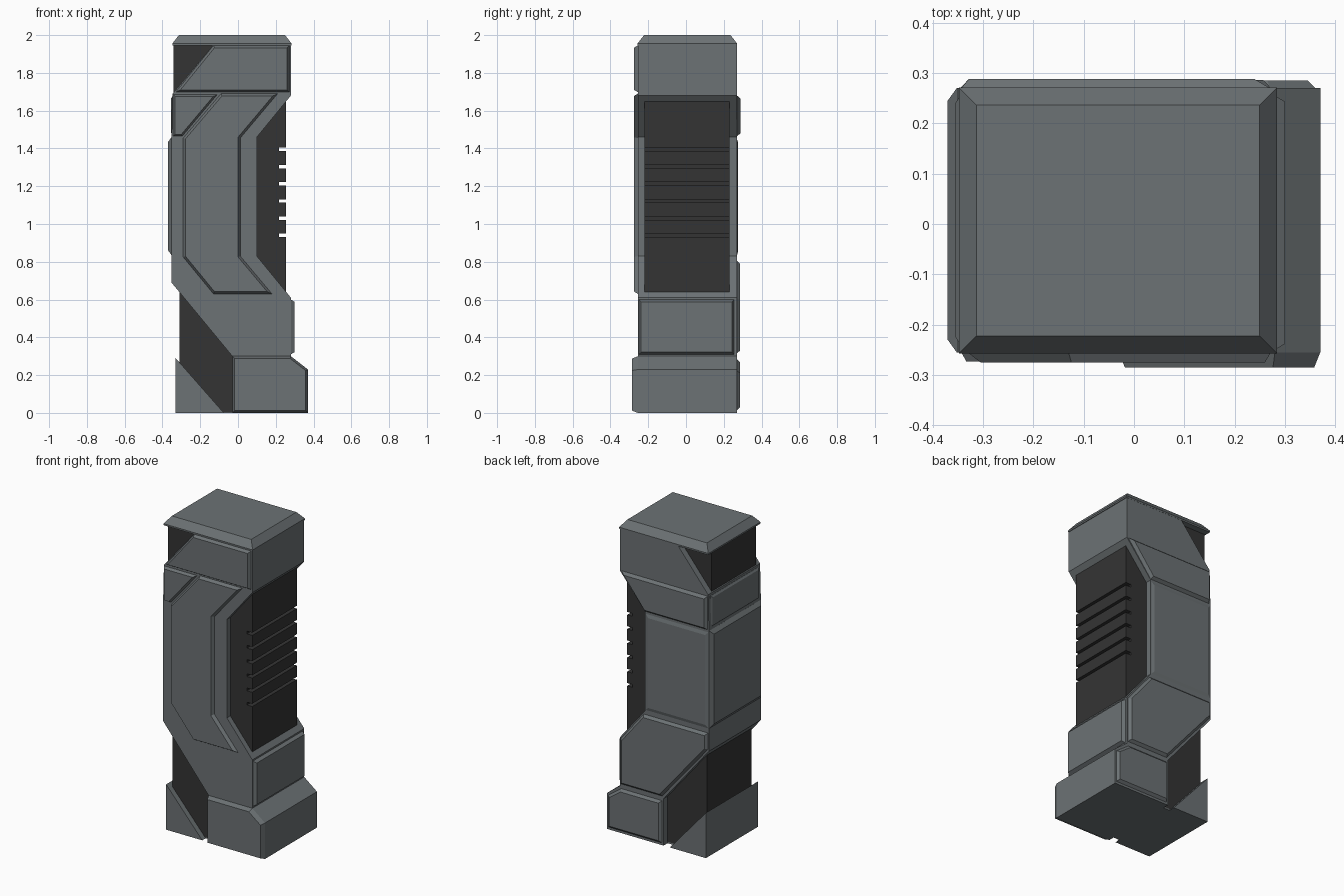
import bpy, bmesh

if "Cube" in bpy.data.objects:
    bpy.data.objects.remove(bpy.data.objects["Cube"])


def material(name, rgb):
    m = bpy.data.materials.new(name)
    m.diffuse_color = (*rgb, 1)
    m.use_nodes = True
    m.node_tree.nodes["Principled BSDF"].inputs["Base Color"].default_value = m.diffuse_color
    return m


GREY = material("steel grey", (0.15, 0.168, 0.176))
DARK = material("charcoal", (0.034, 0.034, 0.034))
FRONT, BACK, LEFT, RIGHT = -0.255, 0.27, -0.352, 0.28


def solid(name, pts, axis, start, end, bevel=0.0, rise=0.0, mat=GREY):
    """Extrude an outline along an axis, then taper its far face outward."""
    place = {"x": lambda u, v, d: (d, u, v),
             "y": lambda u, v, d: (u, d, v),
             "z": lambda u, v, d: (u, v, d)}[axis]
    bm = bmesh.new()
    a = [bm.verts.new(place(u, v, start)) for u, v in pts]
    b = [bm.verts.new(place(u, v, end)) for u, v in pts]
    n = len(pts)
    bm.faces.new(a)
    cap = bm.faces.new(b)
    for i in range(n):
        j = (i + 1) % n
        bm.faces.new((a[i], a[j], b[j], b[i]))
    bmesh.ops.recalc_face_normals(bm, faces=bm.faces[:])
    if bevel:
        bmesh.ops.inset_individual(bm, faces=[cap], thickness=bevel,
                                   depth=rise, use_even_offset=True)
    me = bpy.data.meshes.new(name)
    bm.to_mesh(me)
    bm.free()
    me.materials.append(mat)
    ob = bpy.data.objects.new(name, me)
    bpy.context.collection.objects.link(ob)
    return ob


def plate(name, pts, axis, surface, bevel, rise):
    """Thin chamfered plate standing on a body surface."""
    inward = 0.01 if surface < 0 else -0.01
    return solid(name, pts, axis, surface + inward, surface, bevel, rise)


def rect(u0, u1, v0, v1):
    return [(u0, v0), (u1, v0), (u1, v1), (u0, v1)]


# Dark inner core with grip grooves on the right side
core = [(-0.31, 0.006), (0.255, 0.006)]
for i in range(6):
    z = 0.94 + i * 0.091
    core += [(0.255, z - 0.009), (0.217, z - 0.009),
             (0.217, z + 0.009), (0.255, z + 0.009)]
core += [(0.255, 1.948), (-0.342, 1.948), (-0.342, 1.6), (-0.31, 1.6)]
solid("core_grip", core, "y", -0.22, 0.23, mat=DARK)

# Main shell: C-shaped around the grip
shell = [(-0.03, 0.30), (RIGHT, 0.30), (RIGHT, 0.61), (0.10, 0.83),
         (0.10, 1.46), (RIGHT, 1.68), (RIGHT, 1.95), (-0.13, 1.95),
         (LEFT + 0.006, 1.69), (LEFT, 1.45), (LEFT, 0.69)]
solid("main_shell", shell, "y", FRONT, BACK)

# Chamfered top cap
solid("top_cap", rect(-0.348, 0.284, FRONT - 0.002, BACK + 0.001), "z",
      1.945, 1.955, 0.035, 0.045)

# Feet and base plate
foot = [(-0.03, 0), (0.37, 0), (0.37, 0.23), (0.28, 0.30), (-0.03, 0.30)]
solid("right_foot", foot, "y", FRONT, BACK)
plate("right_foot_front", foot, "y", FRONT, 0.012, 0.03)
plate("right_foot_back", [(-0.02, 0.015), (0.36, 0.015), (0.36, 0.22),
                          (0.27, 0.285), (-0.02, 0.285)], "y", BACK, 0.015, 0.015)
solid("left_foot", [(-0.33, 0), (-0.075, 0), (-0.33, 0.29)], "y", FRONT, BACK)
solid("base_plate", rect(-0.31, 0.3, -0.22, 0.23), "z", 0, 0.01)

# Front plates
plate("front_main_plate", [(-0.29, 0.825), (-0.13, 0.63), (0.18, 0.63),
                           (0.012, 0.83), (0.012, 1.455), (0.21, 1.69),
                           (-0.09, 1.69), (-0.29, 1.455)], "y", FRONT, 0.012, 0.02)
plate("front_top_plate", [(-0.33, 1.698), (0.272, 1.698), (0.272, 1.945),
                          (-0.13, 1.945)], "y", FRONT, 0.012, 0.02)
plate("front_corner_plate", [(-0.343, 1.465), (-0.295, 1.465), (-0.11, 1.685),
                             (-0.343, 1.685)], "y", FRONT, 0.01, 0.018)

# Back plates
plate("back_upper_plate", [(-0.343, 1.465), (0.10, 1.465), (0.27, 1.68),
                           (-0.343, 1.68)], "y", BACK, 0.015, 0.018)
plate("back_middle_plate", rect(-0.348, 0.095, 0.835, 1.45), "y", BACK, 0.02, 0.006)
plate("back_lower_plate", [(-0.02, 0.315), (0.272, 0.315), (0.272, 0.605),
                           (0.11, 0.805), (-0.345, 0.805), (-0.345, 0.70)],
      "y", BACK, 0.015, 0.016)

# Side plates
plate("left_main_plate", rect(FRONT, BACK, 0.835, 1.46), "x", LEFT, 0.025, 0.018)
plate("left_upper_plate", rect(-0.235, 0.25, 1.475, 1.675), "x", LEFT + 0.004, 0.012, 0.008)
plate("right_lower_plate", rect(-0.25, 0.255, 0.31, 0.6), "x", RIGHT, 0.012, 0.02)
